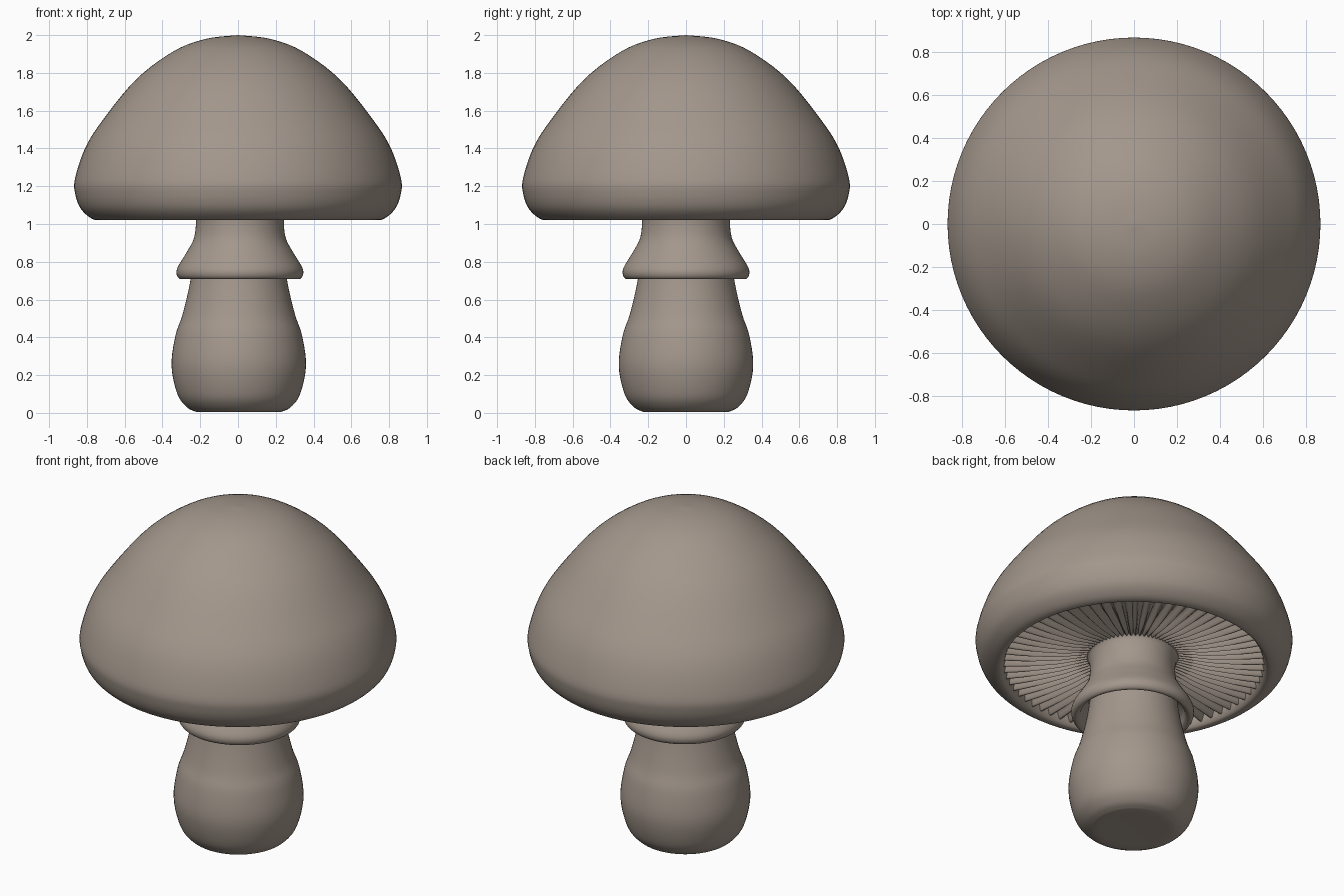
import bpy, bmesh, math

if "Cube" in bpy.data.objects:
    bpy.data.objects.remove(bpy.data.objects["Cube"])

mat = bpy.data.materials.new("warm grey brown")
mat.diffuse_color = (0.366, 0.309, 0.262, 1)
mat.use_nodes = True
mat.node_tree.nodes["Principled BSDF"].inputs["Base Color"].default_value = mat.diffuse_color


def spline(pts, steps=5):
    """Smooth Catmull-Rom curve through profile points."""
    out = []
    for i in range(len(pts) - 1):
        p0, p1 = pts[max(i - 1, 0)], pts[i]
        p2, p3 = pts[i + 1], pts[min(i + 2, len(pts) - 1)]
        for k in range(steps):
            t = k / steps
            out.append(tuple(0.5 * (2 * b + (c - a) * t + (2 * a - 5 * b + 4 * c - d) * t ** 2
                                    + (3 * b - a - 3 * c + d) * t ** 3)
                             for a, b, c, d in zip(p0, p1, p2, p3)))
    return out + [pts[-1]]


def lathe(name, profile, sides, cx=0.0, wave=None, angle=60):
    """Turn an (r, z) profile, listed bottom to top on the outside, about z."""
    bm = bmesh.new()
    rings = []
    for r, z in profile:
        if r < 1e-4:
            rings.append([bm.verts.new((cx, 0, z))] * sides)
            continue
        ring = []
        for i in range(sides):
            a = 2 * math.pi * i / sides
            dz = wave(r, a) if wave else 0
            ring.append(bm.verts.new((cx + r * math.cos(a), r * math.sin(a), z + dz)))
        rings.append(ring)
    for lo, hi in zip(rings, rings[1:]):
        for i in range(sides):
            j = (i + 1) % sides
            vs = list(dict.fromkeys((lo[i], lo[j], hi[j], hi[i])))
            bm.faces.new(vs)
    me = bpy.data.meshes.new(name)
    bm.to_mesh(me)
    bm.free()
    me.materials.append(mat)
    ob = bpy.data.objects.new(name, me)
    bpy.context.collection.objects.link(ob)
    bpy.ops.object.select_all(action='DESELECT')
    ob.select_set(True)
    bpy.context.view_layer.objects.active = ob
    bpy.ops.object.shade_smooth_by_angle(angle=math.radians(angle))
    return ob


# Cap: rolled rim and dome
lathe("cap", spline([(0.70, 1.085), (0.715, 1.04), (0.74, 1.02), (0.785, 1.035), (0.835, 1.085),
                     (0.862, 1.16), (0.863, 1.24), (0.81, 1.40), (0.72, 1.545), (0.54, 1.765),
                     (0.34, 1.915), (0.17, 1.98), (0, 2.0)]), 96)

# Gills: shallow recessed disc with radial folds
GILLS = 66


def fold(r, a):
    fade = min(1, max(0, (r - 0.2) / 0.2))
    return 0.02 * fade * math.cos(GILLS * a)


lathe("gills", spline([(0.18, 1.095), (0.30, 1.085), (0.45, 1.07), (0.60, 1.06), (0.725, 1.06)][::-1], 4),
      GILLS * 8, wave=fold, angle=80)

# Stem: bulbous foot tapering up to the ring
lathe("stem", [(0, 0.012), (0.18, 0.005)] +
      spline([(0.225, 0.005), (0.275, 0.03), (0.325, 0.10), (0.356, 0.25), (0.335, 0.41),
              (0.298, 0.52), (0.26, 0.68), (0.235, 0.85), (0.225, 1.0), (0.23, 1.12)]), 64, cx=0.004)

# Ring skirt: flared collar with a rounded lip and hollow underside
lathe("ring_skirt", spline([(0.24, 0.79), (0.275, 0.755), (0.29, 0.72), (0.315, 0.708), (0.334, 0.73),
                            (0.33, 0.77), (0.285, 0.845), (0.245, 0.92), (0.233, 1.0),
                            (0.24, 1.07), (0.26, 1.10)]), 64, cx=0.01)
